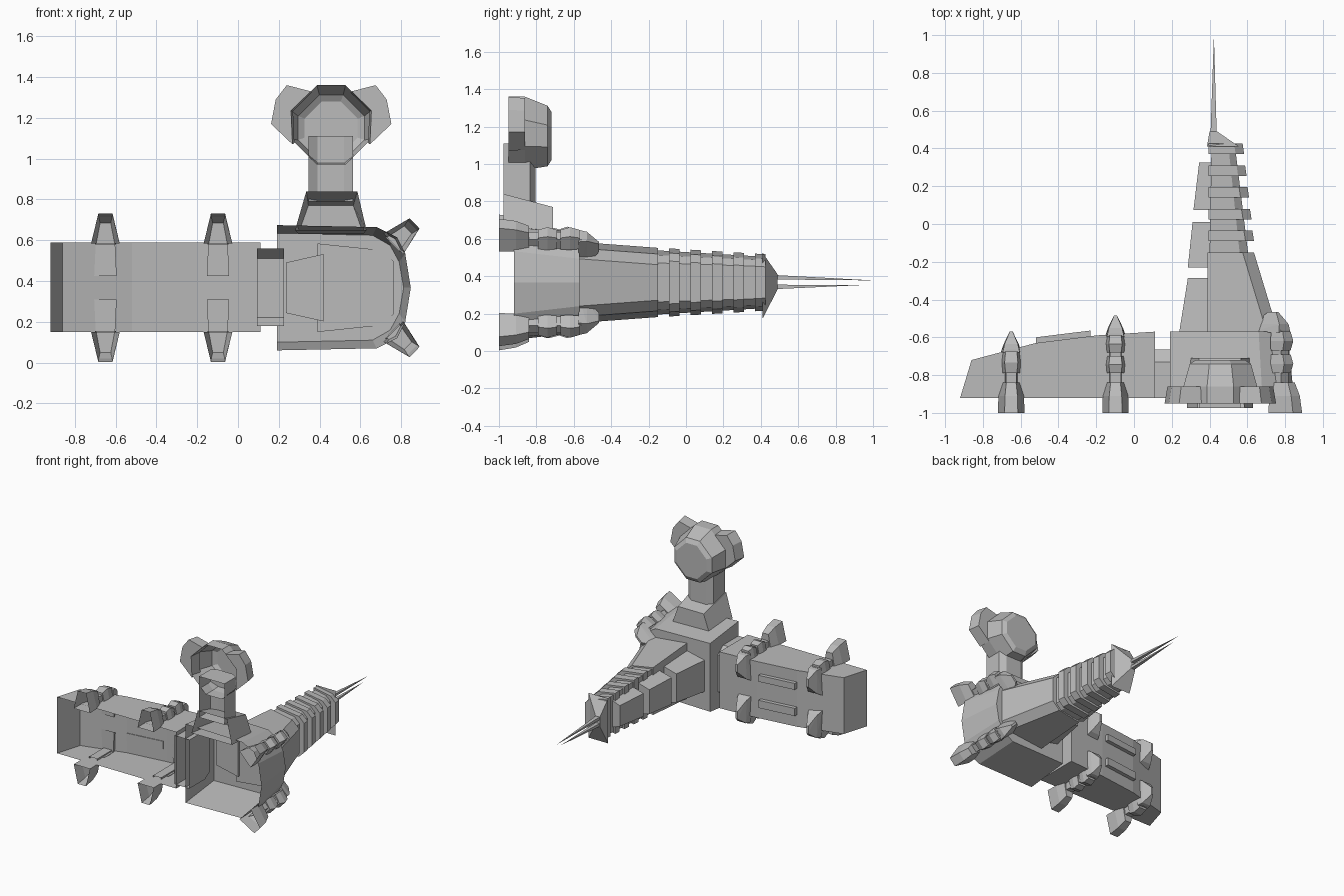
import bpy, bmesh, math
from mathutils import Vector

cube = bpy.data.objects.get("Cube")
if cube:
    bpy.data.objects.remove(cube, do_unlink=True)

grey = bpy.data.materials.new("hull_grey")
grey.use_nodes = True
GREY = (0.5, 0.5, 0.5, 1)
grey.diffuse_color = GREY
grey.node_tree.nodes["Principled BSDF"].inputs["Base Color"].default_value = GREY
MID = 0.367   # height of the horizontal symmetry plane


def finish(name, bm):
    bmesh.ops.remove_doubles(bm, verts=bm.verts, dist=0.0001)
    bmesh.ops.recalc_face_normals(bm, faces=bm.faces)
    mesh = bpy.data.meshes.new(name)
    bm.to_mesh(mesh)
    bm.free()
    mesh.materials.append(grey)
    obj = bpy.data.objects.new(name, mesh)
    bpy.context.collection.objects.link(obj)
    return obj


def shell(name, rings, first=False, last=True, closed=True):
    """Skin a row of equal cross-sections, with optional end caps."""
    bm = bmesh.new()
    rows = [[bm.verts.new(p) for p in ring] for ring in rings]
    n = len(rows[0])
    for a, b in zip(rows, rows[1:]):
        for i in range(n if closed else n - 1):
            j = (i + 1) % n
            bm.faces.new((a[i], a[j], b[j], b[i]))
    if first:
        bm.faces.new(rows[0])
    if last:
        bm.faces.new(rows[-1])
    return finish(name, bm)


def hull(name, points):
    bm = bmesh.new()
    for p in points:
        bm.verts.new(p)
    out = bmesh.ops.convex_hull(bm, input=bm.verts)
    bmesh.ops.delete(bm, geom=[v for v in bm.verts if not v.link_faces], context='VERTS')
    return finish(name, bm)


def rect(y, x0, x1, z0, z1):
    return [(x0, y, z0), (x1, y, z0), (x1, y, z1), (x0, y, z1)]


def mirrored(y, half):
    """Close a lower half outline with its copy above the symmetry plane."""
    top = [(x, 2 * MID - z) for x, z in reversed(half) if abs(z - MID) > 0.001]
    return [(x, y, z) for x, z in half + top]


# Wing: open-fronted hull with a gently rising back wall
wing_back = [(-0.92, -0.919), (-0.86, -0.72), (-0.52, -0.63), (-0.2, -0.59), (0.11, -0.57)]
shell("wing", [[(x, -0.92, 0.15), (x, y, 0.15), (x, y, 0.59), (x, -0.92, 0.59)]
               for x, y in wing_back], closed=False)

# Raised slats on the back wall of the wing
for side, z0, z1 in (("upper", 0.45, 0.5), ("lower", 0.245, 0.305)):
    hull(f"{side}_slat", [(x, y + d, z) for x, y in ((-0.52, -0.63), (-0.23, -0.594))
                          for d in (-0.005, 0.03) for z in (z0, z1)])

# Connector between wing and hub
shell("connector", [rect(-0.92, 0.093, 0.225, 0.18, 0.56),
                    rect(-0.73, 0.093, 0.225, 0.18, 0.56),
                    rect(-0.665, 0.093, 0.225, 0.22, 0.51)])

# Hub: open-fronted block with rounded outer side
shell("hub", [
    mirrored(-0.92, [(0.19, 0.06), (0.68, 0.07), (0.78, 0.12), (0.82, 0.2), (0.847, MID)]),
    mirrored(-0.57, [(0.19, 0.1), (0.66, 0.11), (0.745, 0.16), (0.79, 0.24), (0.812, MID)])])


# Spire: flat inner side, chamfered outer side
def spire_ring(y, x0, x1, half, cut=0.06):
    return mirrored(y, [(x0, MID - half), (x1 - cut, MID - half + cut * 0.55),
                        (x1, MID - half + cut * 1.5)])


shell("spire_base", [spire_ring(-0.58, 0.39, 0.765, 0.217),
                     spire_ring(-0.15, 0.39, 0.635, 0.185)], first=True)
shell("spire_core", [spire_ring(-0.16, 0.4, 0.605, 0.172, 0.045),
                     spire_ring(0.41, 0.41, 0.535, 0.138, 0.035)], first=True)
for i in range(5):
    y = -0.09 + i * 0.115
    w = 0.635 - i * 0.013
    h = 0.182 - i * 0.007
    shell(f"spire_collar_{i + 1}", [spire_ring(y, 0.395, w, h, 0.045),
                                    spire_ring(y + 0.055, 0.395, w - 0.008, h - 0.003, 0.045)],
          first=True)

# Boxes along the inner side of the spire
for i, (y0, y1, a, b, h) in enumerate(((-0.6, -0.287, 0.235, 0.285, 0.165),
                                       (-0.23, 0.01, 0.285, 0.31, 0.14),
                                       (0.075, 0.325, 0.315, 0.345, 0.12))):
    def box_ring(y, x, s):
        return [(0.42, y, MID - s), (x, y, MID - s * 0.75), (x, y, MID + s * 0.75), (0.42, y, MID + s)]
    shell(f"spire_box_{i + 1}", [box_ring(y0, a, h), box_ring(y1, b, h * 0.9)], first=True)

# Nose cap and twin needles
shell("nose_cap", [rect(0.41, 0.386, 0.556, 0.175, 0.525),
                   rect(0.49, 0.4, 0.44, 0.33, 0.41)], first=True)
for name, zb, zt, tip in (("upper_needle", 0.395, 0.378, 1.0), ("lower_needle", 0.343, 0.353, 0.945)):
    hull(name, rect(0.47, 0.405, 0.438, zb - 0.012, zb + 0.012) + [(0.423, tip, zt)])

# Neck: flared foot and chamfered column
shell("neck_foot", [
    [(0.28, -0.975, 0.65), (0.63, -0.975, 0.65), (0.585, -0.975, 0.84), (0.335, -0.975, 0.84)],
    [(0.295, -0.71, 0.63), (0.615, -0.71, 0.63), (0.565, -0.71, 0.77), (0.345, -0.71, 0.77)]])
shell("neck_column", [rect(-0.975, 0.345, 0.565, 0.79, 1.11),
                      rect(-0.835, 0.345, 0.565, 0.79, 1.11),
                      rect(-0.805, 0.39, 0.52, 0.79, 1.11)])

# Head: eight-sided open bowl
HX = 0.457


def octagon(y, z, r):
    s = r * 0.36
    pts = [(-s, -r), (s, -r), (r, -s), (r, s), (s, r), (-s, r), (-r, s), (-r, -s)]
    return [(HX + a, y, z + b) for a, b in pts]


shell("head", [octagon(-0.95, 1.165, 0.195), octagon(-0.86, 1.165, 0.195),
               octagon(-0.74, 1.15, 0.162), octagon(-0.72, 1.15, 0.13)])

# Ears on both sides of the head
ear = [(0.19, 1.07), (0.197, 1.235), (0.1, 1.33), (0.218, 1.36), (0.272, 1.29), (0.295, 1.17)]
for side, s in (("left", 1), ("right", -1)):
    shell(f"{side}_ear", [[(HX + s * a * k, y, 1.2 + (z - 1.2) * k) for a, z in ear]
                          for y, k in ((-0.95, 1), (-0.86, 0.95))], first=True)


# Clamps: hollow foot, stem, block and a wedge that hooks over the back wall
def clamp(name, x, z, angle, y_wall, flip):
    def place(u, y, v):
        pz = z + v * math.sin(angle) - u * math.cos(angle) * (math.cos(angle) != 0)
        px = x + v * math.cos(angle) + u * math.sin(angle)
        return (px, y, 2 * MID - pz if flip else pz)

    def section(y, low, high, v0, v1):
        return [place(-low, y, v0), place(low, y, v0), place(high, y, v1), place(-high, y, v1)]

    shell(name + "_foot", [section(-1.0, 0.07, 0.035, -0.005, 0.14),
                           section(-0.91, 0.068, 0.033, -0.005, 0.125),
                           section(-0.84, 0.045, 0.026, -0.005, 0.095)])
    shell(name + "_stem", [section(-0.86, 0.035, 0.028, -0.02, 0.045),
                           section(y_wall, 0.035, 0.028, -0.02, 0.045)])
    y0 = -0.79
    count = 1 if y_wall < -0.62 else 2
    step = (y_wall + 0.01 - y0) / count
    for i in range(count):
        a, b = y0 + i * step, y0 + (i + 1) * step - 0.02
        shell(f"{name}_block_{i + 1}", [section(a, 0.048, 0.03, -0.01, 0.06),
                                        section((a + b) / 2, 0.052, 0.035, -0.01, 0.075),
                                        section(b, 0.045, 0.03, -0.01, 0.06)], first=True)
    hull(name + "_wedge",
         section(y_wall - 0.015, 0.055, 0.045, -0.165, 0.045)
         + section(y_wall + 0.03, 0.04, 0.035, -0.14, 0.04)
         + section(y_wall + 0.095, 0.008, 0.008, -0.07, -0.01))


for level, flip in (("upper", False), ("lower", True)):
    clamp(f"{level}_outer_clamp", -0.65, 0.59, math.pi / 2, -0.665, flip)
    clamp(f"{level}_inner_clamp", -0.098, 0.59, math.pi / 2, -0.58, flip)
    clamp(f"{level}_hub_clamp", 0.765, 0.585, math.radians(44), -0.56, flip)
